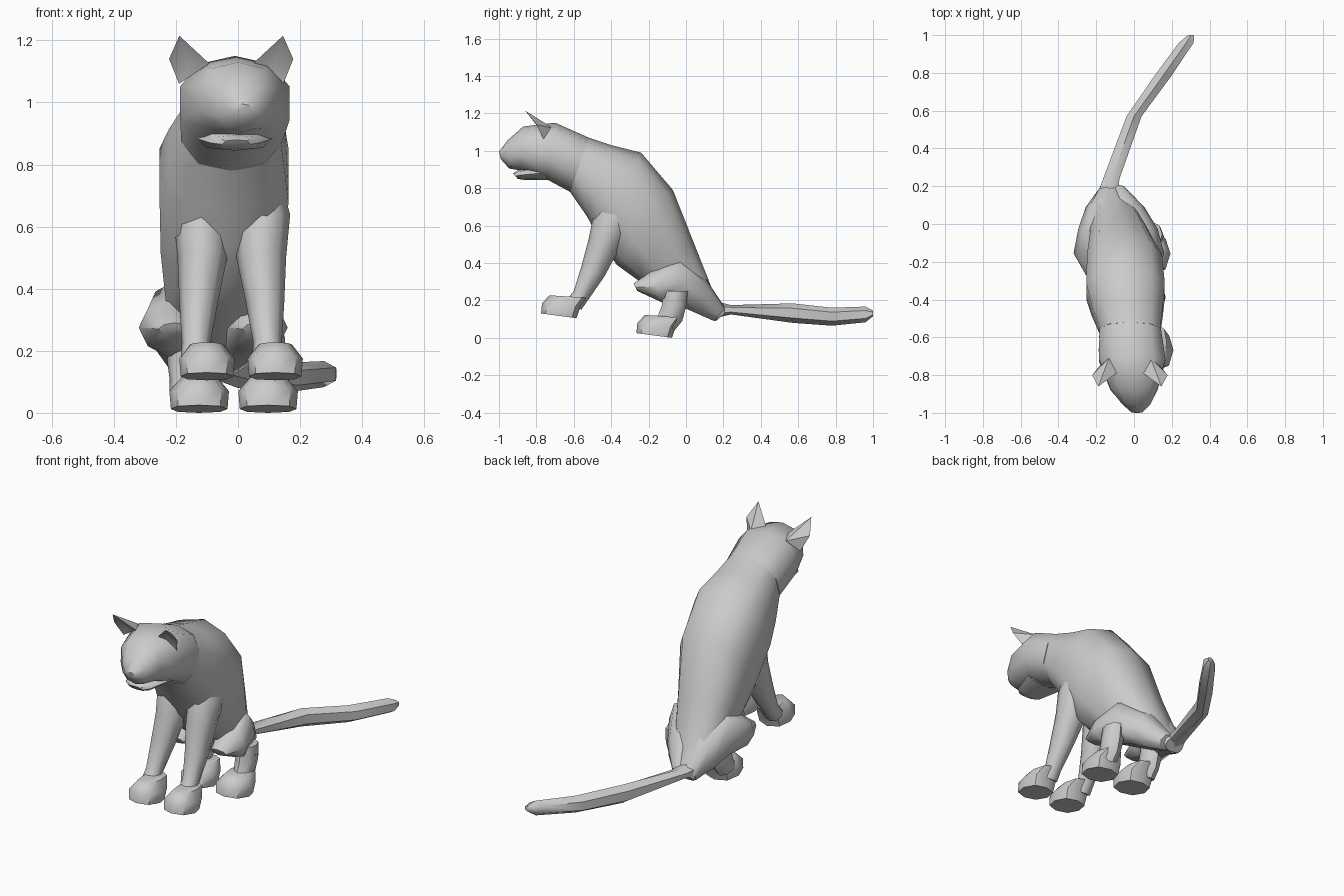
import bpy, bmesh, math


def finish(name, bm, angle=50):
    bmesh.ops.recalc_face_normals(bm, faces=bm.faces)
    me = bpy.data.meshes.new(name)
    bm.to_mesh(me)
    bm.free()
    ob = bpy.data.objects.new(name, me)
    bpy.context.collection.objects.link(ob)
    bpy.ops.object.select_all(action='DESELECT')
    ob.select_set(True)
    bpy.context.view_layer.objects.active = ob
    bpy.ops.object.shade_smooth_by_angle(angle=math.radians(angle))
    return ob


def loft(name, rings, n=8, square=1.0):
    """Ring = centre x, half width, upper (y, z), lower (y, z)."""
    bm = bmesh.new()
    loops = []
    for x, w, y1, z1, y2, z2 in rings:
        loop = []
        for i in range(n):
            a = 2 * math.pi * i / n
            s, c = math.sin(a), math.cos(a)
            s = math.copysign(abs(s) ** square, s)
            c = math.copysign(abs(c) ** square, c)
            loop.append(bm.verts.new((x + w * s,
                                      (y1 + y2) / 2 + (y1 - y2) / 2 * c,
                                      (z1 + z2) / 2 + (z1 - z2) / 2 * c)))
        loops.append(loop)
    for a, b in zip(loops, loops[1:]):
        for i in range(n):
            j = (i + 1) % n
            bm.faces.new((a[i], a[j], b[j], b[i]))
    bm.faces.new(loops[0])
    bm.faces.new(loops[-1])
    return finish(name, bm)


# Torso, neck to rump
loft("torso", [
    (-.02, .165, -.52, 1.07, -.62, .78),
    (-.035, .195, -.40, 1.03, -.53, .65),
    (-.045, .216, -.24, .99, -.47, .54),
    (-.05, .207, -.07, .79, -.37, .39),
    (-.075, .165, .045, .50, -.26, .31),
    (-.11, .12, .14, .26, .0, .17),
    (-.125, .055, .22, .14, .16, .09)], 10, .8)

# Head with tapering muzzle
loft("head", [
    (.015, .03, -1.0, .995, -.99, .955),
    (.012, .08, -.955, 1.055, -.945, .905),
    (.0, .13, -.87, 1.13, -.885, .895),
    (-.01, .184, -.70, 1.15, -.74, .845),
    (-.02, .17, -.52, 1.07, -.62, .78)], 10, .88)

# Lower jaw
loft("jaw", [
    (-.005, .045, -.925, .88, -.90, .85),
    (-.01, .08, -.90, .895, -.87, .845),
    (-.01, .12, -.77, .92, -.74, .845)], 8, .8)

# Tail swinging to one side
loft("tail", [(x, w, y, z + h, y, z - h) for x, w, y, z, h in [
    (-.14, .06, .16, .15, .045),
    (-.12, .05, .24, .15, .025),
    (.0, .046, .57, .132, .052),
    (.15, .052, .78, .113, .048),
    (.277, .045, .96, .125, .042),
    (.302, .018, 1.0, .13, .015)]], 6)


def paw(name, x, w, dy, dz):
    loft(name, [(x, w * k, a + dy, b + dz, c + dy, d + dz) for k, a, b, c, d in [
        (.95, -.775, .13, -.585, .105),
        (1.0, -.77, .185, -.565, .165),
        (.6, -.73, .227, -.53, .215)]], 8, .85)


for side, s in (("left", -1), ("right", 1)):
    # Front leg and paw
    x = -.02 + s * .11
    loft("front_leg_" + side, [
        (x - s * .01, .06, -.45, .74, -.31, .72),
        (x - s * .012, .09, -.50, .63, -.275, .65),
        (x - s * .015, .08, -.52, .53, -.36, .47),
        (x - s * .003, .062, -.56, .38, -.435, .33),
        (x + s * .005, .046, -.60, .25, -.525, .20),
        (x + s * .005, .05, -.64, .20, -.56, .15)])
    paw("front_paw_" + side, .01 + s * .11, .089, 0, 0)

    # Haunch from rump to knee
    loft("haunch_" + side, [
        (-.115 + s * .025, .05, .21, .16, .15, .09),
        (-.10 + s * .065, .09, .11, .31, .07, .125),
        (-.085 + s * .11, .10, -.03, .43, -.02, .165),
        (-.08 + s * .14, .10, -.18, .36, -.13, .19),
        (-.07 + s * .135, .05, -.28, .29, -.26, .25)])

    # Hind shank and paw
    hx = -.035 + s * .135
    loft("hind_leg_" + side, [
        (hx, .05, -.12, .25, .01, .25),
        (hx, .058, -.13, .17, .0, .165),
        (hx, .05, -.15, .12, -.02, .09),
        (hx, .05, -.17, .09, -.06, .04)])
    paw("hind_paw_" + side, -.014 + s * .111, .096, .51, -.105)

    # Ear: cupped front with a back ridge
    bm = bmesh.new()
    cx = -.022
    inner, outer, edge, tip, back, cup = [bm.verts.new((cx + s * a, b, c)) for a, b, c in [
        (.07, -.79, 1.125), (.168, -.76, 1.06), (.2, -.80, 1.14),
        (.167, -.86, 1.215), (.11, -.71, 1.12), (.137, -.775, 1.11)]]
    for f in ((inner, cup, tip), (cup, edge, tip), (cup, outer, edge),
              (inner, outer, cup), (inner, tip, back), (tip, edge, back),
              (edge, outer, back), (outer, inner, back)):
        bm.faces.new(f)
    finish("ear_" + side, bm, 30)
